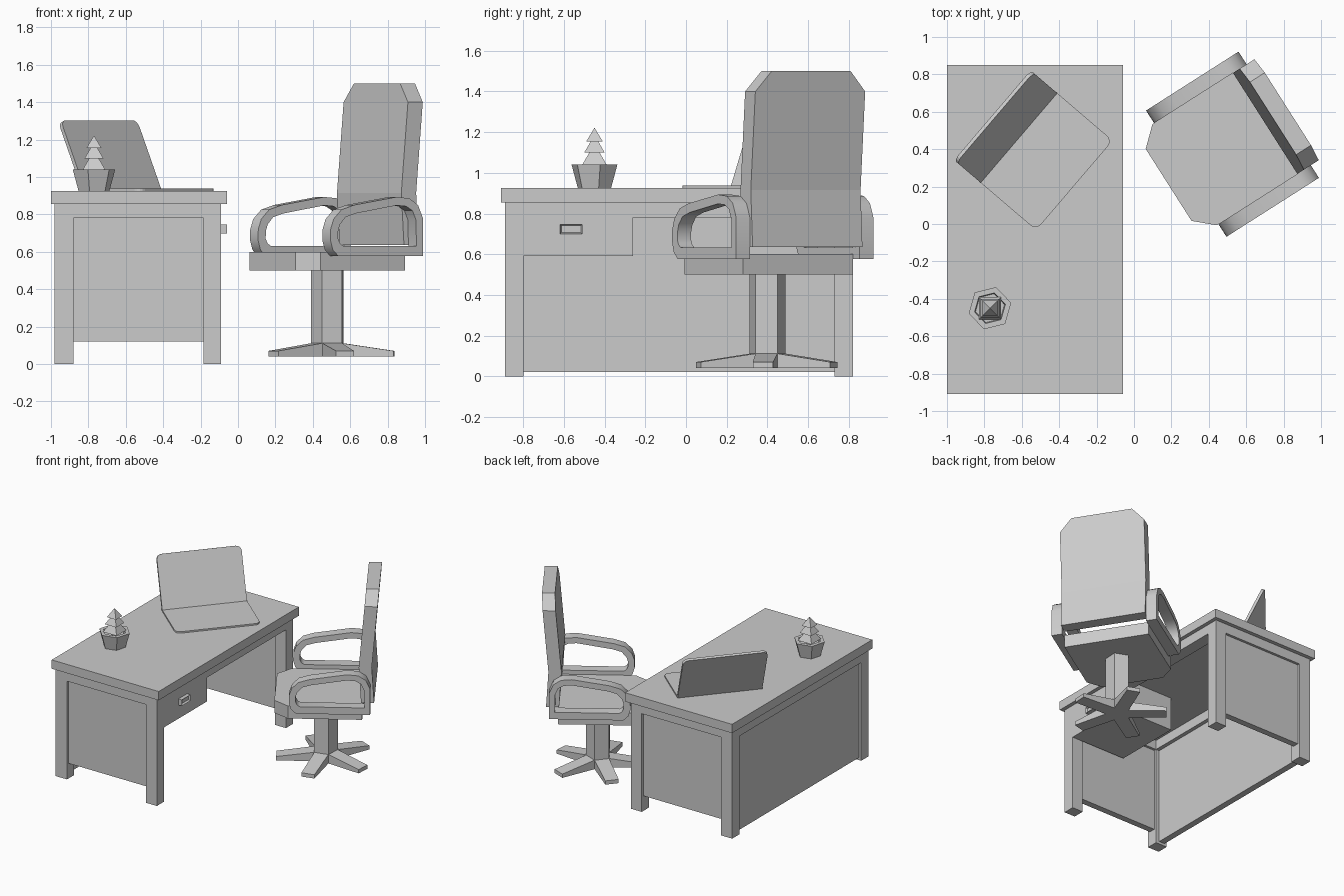
import bpy, bmesh
from math import radians, cos, sin, pi, tau
from mathutils import Matrix, Vector

if "Cube" in bpy.data.objects:
    bpy.data.objects.remove(bpy.data.objects["Cube"], do_unlink=True)

grey = bpy.data.materials.new("plain_grey")
grey.use_nodes = True
grey.diffuse_color = (0.6, 0.6, 0.6, 1)
grey.node_tree.nodes["Principled BSDF"].inputs["Base Color"].default_value = (0.6, 0.6, 0.6, 1)


def finish(name, bm, frame=Matrix(), smooth=False):
    bmesh.ops.recalc_face_normals(bm, faces=bm.faces)
    mesh = bpy.data.meshes.new(name)
    bm.to_mesh(mesh)
    bm.free()
    mesh.materials.append(grey)
    ob = bpy.data.objects.new(name, mesh)
    bpy.context.collection.objects.link(ob)
    ob.matrix_world = frame
    if smooth:
        bpy.ops.object.select_all(action="DESELECT")
        ob.select_set(True)
        bpy.context.view_layer.objects.active = ob
        bpy.ops.object.shade_smooth_by_angle(angle=radians(35))
    return ob


def loft(name, rings, frame=Matrix(), closed=False, smooth=False):
    """Skin a row of equal rings; cap the ends, or join last to first."""
    bm = bmesh.new()
    rows = [[bm.verts.new(p) for p in ring] for ring in rings]
    pairs = list(zip(rows, rows[1:])) + ([(rows[-1], rows[0])] if closed else [])
    for a, b in pairs:
        for i in range(len(a)):
            j = (i + 1) % len(a)
            bm.faces.new((a[i], a[j], b[j], b[i]))
    if not closed:
        bm.faces.new(rows[0])
        bm.faces.new(rows[-1])
    return finish(name, bm, frame, smooth)


def prism(name, outline, lo, hi, frame=Matrix(), smooth=False):
    return loft(name, [[(x, y, z) for x, y in outline] for z in (lo, hi)], frame, smooth=smooth)


def box(name, x, y, z, frame=Matrix()):
    return prism(name, [(x[0], y[0]), (x[1], y[0]), (x[1], y[1]), (x[0], y[1])], *z, frame)


def polygon(r, n, z, start):
    return [(r * cos(start + tau * i / n), r * sin(start + tau * i / n), z) for i in range(n)]


# Desk: top, four legs, rails between the legs
box("desk_top", (-1, -0.06), (-0.91, 0.85), (0.855, 0.925))
leg_x = ((-0.98, -0.88), (-0.185, -0.09))
leg_y = ((-0.89, -0.80), (0.73, 0.82))
rail_z = (0.78, 0.855)
for xn, xs in zip(("back", "front"), leg_x):
    for yn, ys in zip(("near", "far"), leg_y):
        box(f"desk_leg_{xn}_{yn}", xs, ys, (0, 0.855))
    box(f"desk_long_rail_{xn}", xs, (-0.80, 0.73), rail_z)
for yn, ys in zip(("near", "far"), leg_y):
    box(f"desk_end_rail_{yn}", (-0.88, -0.185), ys, rail_z)

# Recessed panels
box("desk_end_panel_near", (-0.88, -0.185), (-0.87, -0.82), (0.12, 0.78))
box("desk_end_panel_far", (-0.88, -0.185), (0.75, 0.80), (0.12, 0.78))
box("desk_back_panel", (-0.96, -0.91), (-0.80, 0.73), (0.02, 0.78))

# Drawer and its hollow pull
box("drawer", (-0.57, -0.09), (-0.80, -0.26), (0.59, 0.855))
bm = bmesh.new()
bmesh.ops.create_cube(bm, size=1, matrix=Matrix.Translation((-0.075, -0.565, 0.723))
                      @ Matrix.Diagonal((0.03, 0.11, 0.048, 1)))
bm.normal_update()
front = [f for f in bm.faces if f.normal.x > 0.9]
bmesh.ops.inset_region(bm, faces=front, thickness=0.01)
bmesh.ops.translate(bm, verts=front[0].verts, vec=(-0.015, 0, 0))
finish("drawer_pull", bm)

# Laptop: outline with two rounded far corners
LAPTOP = Matrix.Translation((-0.615, 0.46, 0.925)) @ Matrix.Rotation(radians(-40.5), 4, "Z")


def rounded_sheet(length, half, r=0.04, steps=4):
    pts = [(0, half), (0, -half)]
    for side in (-1, 1):
        arc = [i * pi / 2 / steps for i in range(steps + 1)]
        corner = [(length - r + r * sin(a), side * (half - r + r * cos(a))) for a in arc]
        pts += corner if side < 0 else corner[::-1]
    return pts


prism("laptop_base", rounded_sheet(0.39, 0.315), 0, 0.012, LAPTOP)
ex = Vector((-0.165, 0, 0.36)).normalized()
ey = Vector((0, 1, 0))
tilt = Matrix((ex, ey, ex.cross(ey))).transposed().to_4x4()
prism("laptop_screen", rounded_sheet(0.405, 0.315), 0, 0.02,
      LAPTOP @ Matrix.Translation((0, 0, 0.01)) @ tilt)

# Plant: six-sided pot with a sunken soil face, stacked square tree tiers
PLANT = Matrix.Translation((-0.77, -0.45, 0.925))
turn = radians(14)
loft("plant_pot", [polygon(r, 6, z, turn) for r, z in
                   ((0.085, 0), (0.117, 0.115), (0.085, 0.115), (0.08, 0.085))], PLANT)
box("plant_trunk", (-0.015, 0.015), (-0.015, 0.015), (0.085, 0.13), PLANT)
for i, (half, tip, lo, hi) in enumerate(((0.06, 0.025, 0.115, 0.175),
                                         (0.05, 0.018, 0.175, 0.23),
                                         (0.04, 0.001, 0.23, 0.295))):
    loft(f"plant_tier_{i + 1}", [polygon(h * 2 ** 0.5, 4, z, pi / 4)
                                 for h, z in ((half, lo), (tip, hi))], PLANT)

# Chair frame: +x runs towards the backrest
CHAIR = Matrix.Translation((-0.041, 0.065, 0)) @ Matrix.Rotation(radians(32.5), 4, "Z")
prism("chair_seat", [(0.268, -0.228), (0.369, -0.32), (0.905, -0.32),
                     (0.905, 0.32), (0.369, 0.32), (0.268, 0.228)], 0.5, 0.6, CHAIR)

# Backrest: bent lower part, clipped top corners
sections = ((0.897, 0.635, 0.32), (0.88, 0.915, 0.32), (0.922, 1.4, 0.32), (0.93, 1.5, 0.23))
loft("chair_backrest", [[(b, -w, z), (b + 0.094, -w, z), (b + 0.094, w, z), (b, w, z)]
                        for b, z, w in sections], CHAIR)

# Armrests: looped profile with a square rear foot
outer = [(0.966, 0.577), (0.43, 0.577), (0.395, 0.61), (0.38, 0.66), (0.381, 0.72), (0.4, 0.775),
         (0.45, 0.825), (0.53, 0.85), (0.8, 0.893), (0.88, 0.886), (0.935, 0.85), (0.966, 0.78)]
inner = [(0.925, 0.632), (0.46, 0.632), (0.44, 0.645), (0.428, 0.67), (0.429, 0.71), (0.44, 0.745),
         (0.475, 0.785), (0.54, 0.805), (0.8, 0.848), (0.86, 0.843), (0.9, 0.82), (0.922, 0.77)]
for side, name in ((1, "left"), (-1, "right")):
    rings = [[(b, side * w, z) for b, z in loop]
             for loop, w in ((outer, 0.32), (outer, 0.4), (inner, 0.4), (inner, 0.32))]
    loft(f"chair_armrest_{name}", rings, CHAIR, closed=True, smooth=True)

# Five-sided column and five tapering feet
BASE = CHAIR @ Matrix.Translation((0.623, 0, 0))
loft("chair_column", [polygon(0.093, 5, z, 0) for z in (0.04, 0.5)], BASE)
for i in range(5):
    spin = Matrix.Rotation(pi / 5 + tau * i / 5, 4, "Z")
    loft(f"chair_foot_{i + 1}", [[(x, -w, 0.04), (x, w, 0.04), (x, w, top), (x, -w, top)]
                                 for x, w, top in ((0.07, 0.054, 0.112), (0.35, 0.05, 0.07))],
         BASE @ spin)
